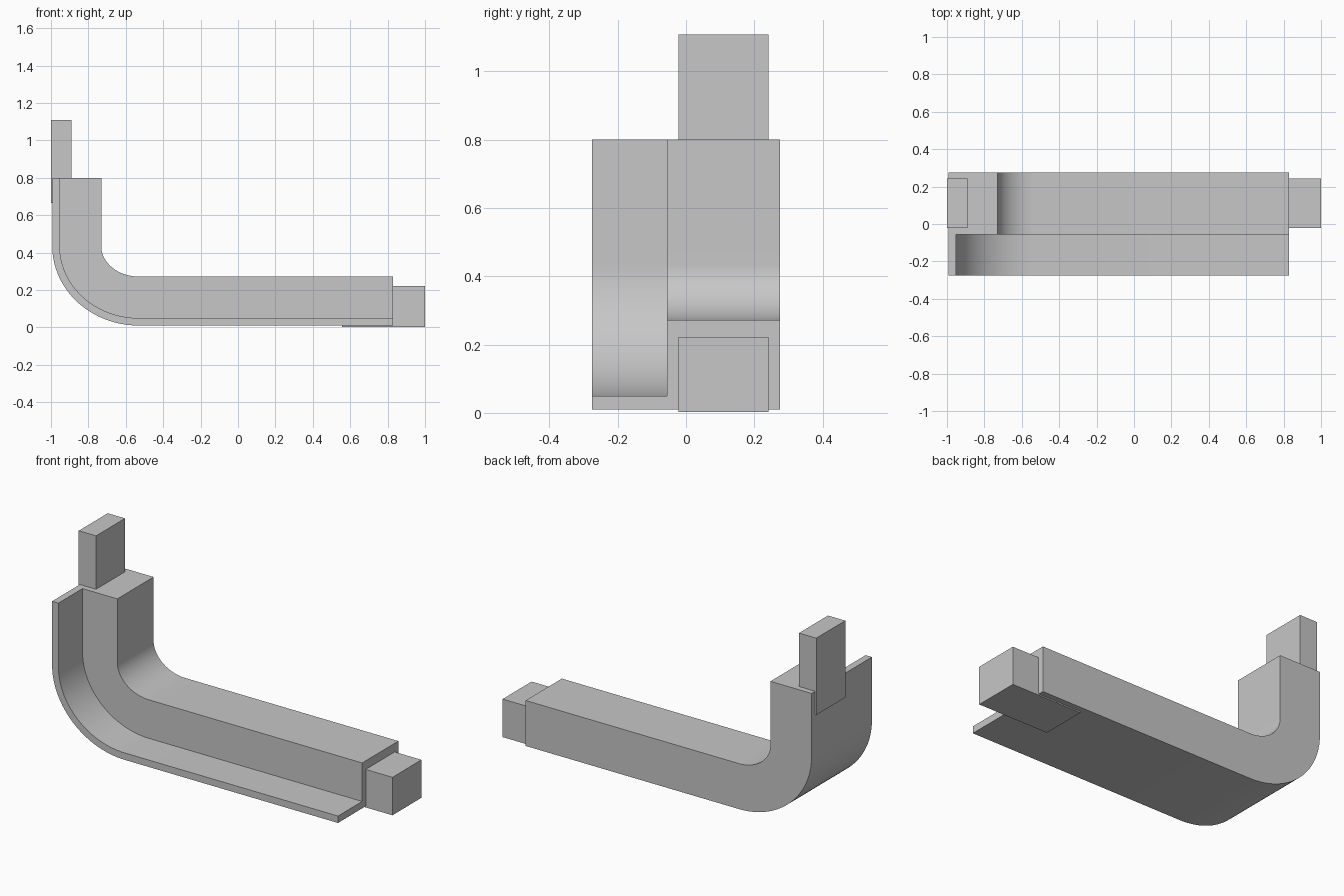
import bpy, bmesh, math

cube = bpy.data.objects.get("Cube")
if cube:
    bpy.data.objects.remove(cube, do_unlink=True)

# Single plain grey
grey = bpy.data.materials.new("light_grey")
grey.use_nodes = True
colour = (0.57, 0.57, 0.57, 1)
grey.diffuse_color = colour
grey.node_tree.nodes["Principled BSDF"].inputs["Base Color"].default_value = colour


def finish(name, bm):
    bmesh.ops.recalc_face_normals(bm, faces=bm.faces)
    mesh = bpy.data.meshes.new(name)
    bm.to_mesh(mesh)
    bm.free()
    mesh.materials.append(grey)
    obj = bpy.data.objects.new(name, mesh)
    bpy.context.collection.objects.link(obj)
    return obj


def box(name, low, high):
    bm = bmesh.new()
    bmesh.ops.create_cube(bm, size=1)
    for v in bm.verts:
        v.co = [a + (b - a) * (c + 0.5) for a, b, c in zip(low, high, v.co)]
    return finish(name, bm)


# Bent body: a stepped section of (depth from outer skin, y) swept round an elbow
SECTION = [(0, -0.275), (0, 0.275), (0.262, 0.275), (0.262, -0.055),
           (0.04, -0.055), (0.04, -0.275)]
TOP, END, SKIN_X, SKIN_Z = 0.8, 0.83, -0.993, 0.01
BEND_X, BEND_Z, STEPS = -0.53, 0.435, 32

bm = bmesh.new()


def ring(place):
    return [bm.verts.new(place(d, y)) for d, y in SECTION]


def elbow(angle):
    return lambda d, y: (BEND_X + (SKIN_X + d - BEND_X) * math.cos(angle), y,
                         BEND_Z - (BEND_Z - SKIN_Z - d) * math.sin(angle))


rings = [ring(lambda d, y: (SKIN_X + d, y, TOP))]
rings += [ring(elbow(math.pi / 2 * i / STEPS)) for i in range(STEPS + 1)]
rings.append(ring(lambda d, y: (END, y, SKIN_Z + d)))
for a, b in zip(rings, rings[1:]):
    for i in range(len(SECTION)):
        j = (i + 1) % len(SECTION)
        bm.faces.new((a[i], a[j], b[j], b[i]))
bm.faces.new(rings[0])
bm.faces.new(rings[-1])
body = finish("bent_channel_body", bm)

bpy.ops.object.select_all(action="DESELECT")
body.select_set(True)
bpy.context.view_layer.objects.active = body
bpy.ops.object.shade_smooth_by_angle(angle=math.radians(30))

# Connecting pegs, sunk into both ends and slightly proud of the outer skin
box("upper_peg", (-1, -0.022, 0.665), (-0.89, 0.242, 1.108))
box("end_peg", (0.555, -0.022, 0.003), (1, 0.242, 0.222))
